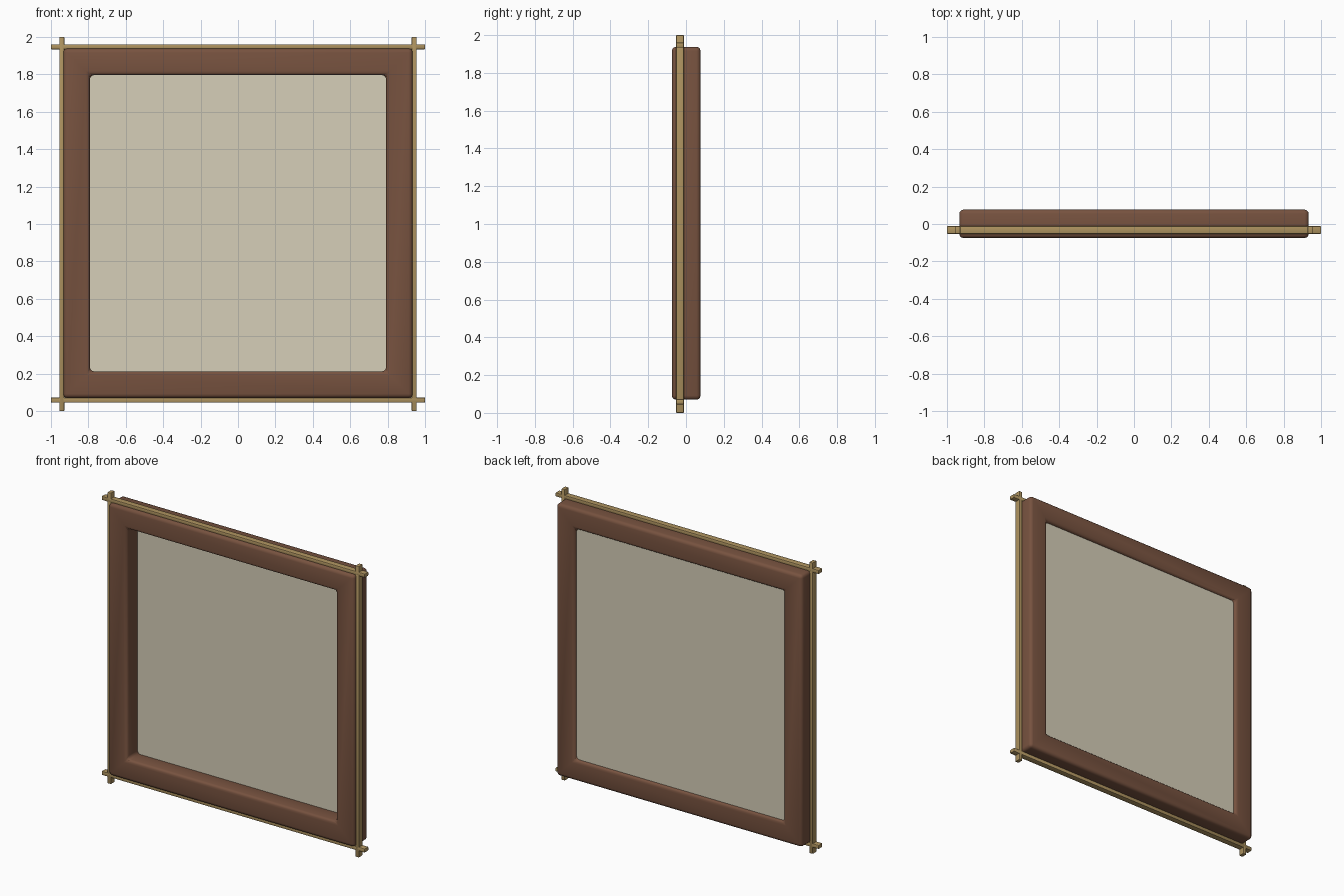
import bpy, bmesh, math

if "Cube" in bpy.data.objects:
    bpy.data.objects.remove(bpy.data.objects["Cube"])


def material(name, rgb):
    m = bpy.data.materials.new(name)
    m.diffuse_color = (*rgb, 1)
    m.use_nodes = True
    m.node_tree.nodes["Principled BSDF"].inputs["Base Color"].default_value = m.diffuse_color
    return m


WOOD = material("brown_wood", (0.185, 0.085, 0.05))
BRASS = material("tan_trim", (0.42, 0.29, 0.115))
PANEL = material("cream_panel", (0.67, 0.62, 0.48))
CZ = 1.004  # frame centre height


def finish(obj, mat, width=0, segments=3):
    obj.data.materials.append(mat)
    if width:
        b = obj.modifiers.new("rounding", 'BEVEL')
        b.width, b.segments = width, segments
        b.limit_method = 'ANGLE'
        b.angle_limit = math.radians(40)
    bpy.ops.object.select_all(action='DESELECT')
    obj.select_set(True)
    bpy.context.view_layer.objects.active = obj
    if width:
        bpy.ops.object.modifier_apply(modifier="rounding")
    bpy.ops.object.shade_smooth_by_angle(angle=math.radians(35))


def box(name, center, size, mat, width=0, segments=2):
    bpy.ops.mesh.primitive_cube_add(size=1, location=center)
    o = bpy.context.object
    o.name = name
    o.scale = size
    bpy.ops.object.transform_apply(location=False, rotation=False, scale=True)
    finish(o, mat, width, segments)


# Rounded square frame: rectangular section swept round four mitred corners
section = [(0.934, -0.075), (0.934, 0.077), (0.792, 0.077), (0.792, -0.075)]
bm = bmesh.new()
rings = [[bm.verts.new((sx * r, y, CZ + sz * r)) for r, y in section]
         for sx, sz in ((-1, -1), (1, -1), (1, 1), (-1, 1))]
for i in range(4):
    a, b = rings[i], rings[(i + 1) % 4]
    for j in range(4):
        k = (j + 1) % 4
        bm.faces.new((a[j], b[j], b[k], a[k]))
bmesh.ops.recalc_face_normals(bm, faces=bm.faces)
mesh = bpy.data.meshes.new("frame")
bm.to_mesh(mesh)
bm.free()
frame = bpy.data.objects.new("frame", mesh)
bpy.context.collection.objects.link(frame)
finish(frame, WOOD, 0.022)

# Panel set towards the back of the opening
box("panel", (0, 0.048, CZ), (1.62, 0.015, 1.62), PANEL)

# Thin trim bars crossing at the corners
for s, side, level in ((-1, "left", "bottom"), (1, "right", "top")):
    box(f"{side}_trim_bar", (s * 0.942, -0.032, 1), (0.027, 0.042, 2), BRASS, 0.005)
    box(f"{level}_trim_bar", (0, -0.032, 1.003 + s * 0.944), (2, 0.042, 0.027), BRASS, 0.005)
